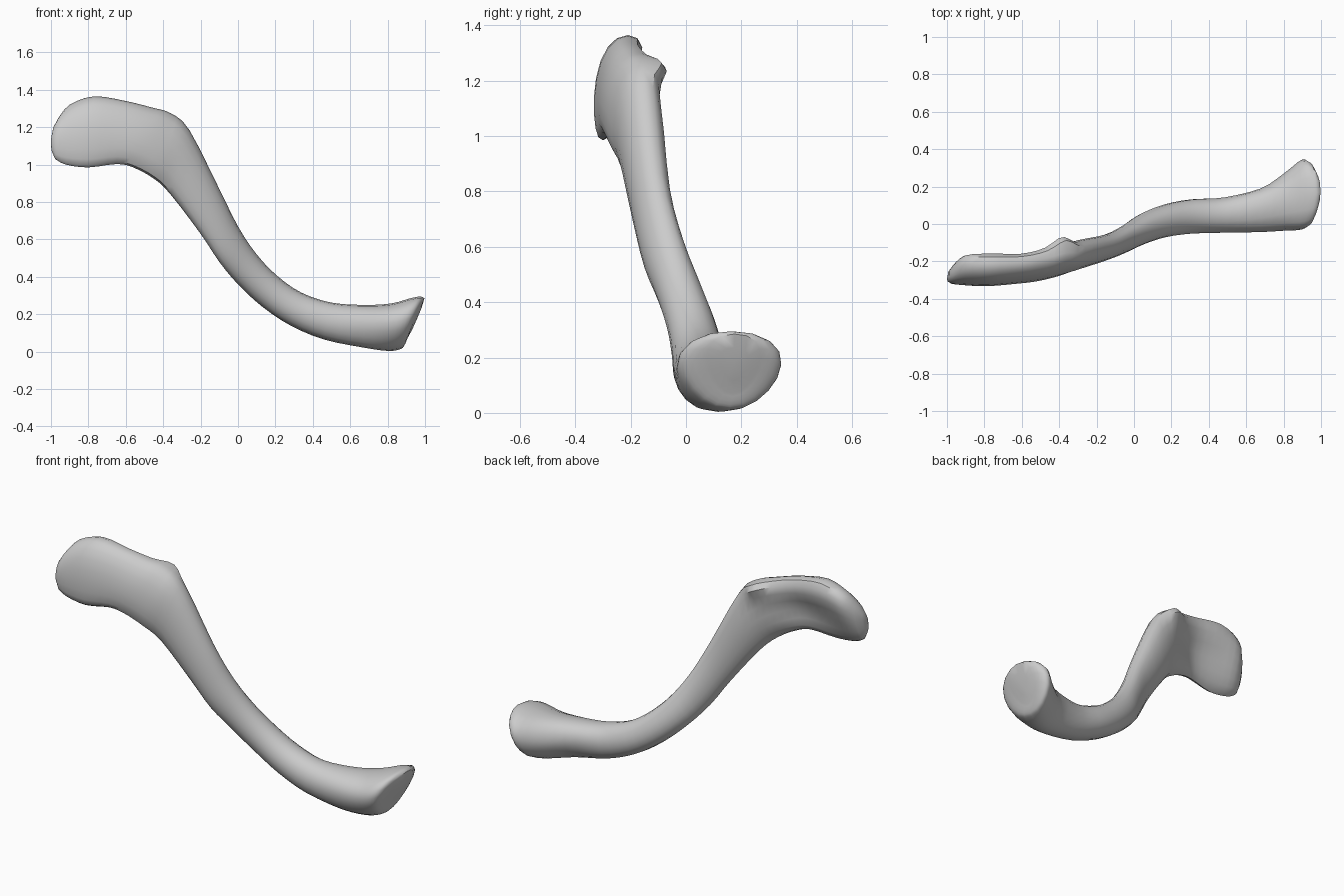
import bpy, bmesh, math
from mathutils import Vector

if "Cube" in bpy.data.objects:
    bpy.data.objects.remove(bpy.data.objects["Cube"])

SIDES = 18
STEPS = 3

# Cross-sections along the bone:
# upper edge x, z | lower edge x, z | centre y upper, lower | half depth upper, lower
SECTIONS = [
    (-.960, 1.250, -.978, 1.030, -.250, -.295, .060, .035),
    (-.900, 1.320, -.920, 1.000, -.215, -.298, .090, .045),
    (-.770, 1.365, -.800, .985, -.210, -.300, .100, .050),
    (-.600, 1.340, -.650, 1.003, -.205, -.280, .088, .060),
    (-.460, 1.305, -.560, .985, -.180, -.260, .095, .070),
    (-.360, 1.275, -.450, .925, -.155, -.230, .095, .075),
    (-.260, 1.185, -.360, .840, -.150, -.185, .085, .075),
    (-.100, .870, -.200, .630, -.115, -.135, .070, .070),
    (.000, .670, -.100, .480, -.070, -.090, .075, .075),
    (.100, .520, .000, .360, -.025, -.025, .080, .085),
    (.210, .405, .130, .240, .015, .020, .085, .090),
    (.340, .315, .280, .140, .040, .040, .090, .095),
    (.500, .262, .460, .065, .050, .045, .098, .092),
    (.680, .250, .670, .022, .085, .060, .140, .090),
    (.820, .258, .800, .004, .130, .115, .190, .120),
    (.920, .285, .865, .012, .160, .155, .225, .140),
    (.975, .295, .888, .030, .165, .160, .195, .115),
    (.997, .285, .905, .070, .175, .170, .120, .060),
]


def spline(a, b, c, d, t):
    """Smooth blend from b to c."""
    return [0.5 * (2 * q + (r - p) * t + (2 * p - 5 * q + 4 * r - s) * t * t
                   + (3 * q - p - 3 * r + s) * t ** 3)
            for p, q, r, s in zip(a, b, c, d)]


def refine(rows):
    out = []
    for i in range(len(rows) - 1):
        a, d = rows[max(i - 1, 0)], rows[min(i + 2, len(rows) - 1)]
        out += [spline(a, rows[i], rows[i + 1], d, k / STEPS) for k in range(STEPS)]
    return out + [rows[-1]]


def bump(x, z, cx, cz, rx, rz):
    return math.exp(-((x - cx) / rx) ** 2 - ((z - cz) / rz) ** 2)


def ring_points(row):
    tx, tz, bx, bz, yt, yb, ht, hb = row
    for k in range(SIDES):
        ang = 2 * math.pi * k / SIDES
        v, s = math.cos(ang), math.sin(ang)
        s = math.copysign(abs(s) ** 0.9, s)
        f = (v + 1) / 2
        x, z = bx + (tx - bx) * f, bz + (tz - bz) * f
        y = yb + (yt - yb) * f + (hb + (ht - hb) * f) * s
        if s > 0:
            y -= 0.045 * s * bump(x, z, -.62, 1.14, .22, .10)   # hollow behind the flat end
            y += 0.040 * bump(x, z, -.38, 1.25, .07, .05)       # small knob
            y -= 0.020 * s * bump(x, z, .76, .21, .10, .05)     # dip behind the wide end
        yield Vector((x, y, z))


# Bone body, lofted through the cross-sections with rounded end caps
bm = bmesh.new()
rings = [[bm.verts.new(p) for p in ring_points(r)] for r in refine(SECTIONS)]
for a, b in zip(rings, rings[1:]):
    for k in range(SIDES):
        n = (k + 1) % SIDES
        bm.faces.new((a[k], a[n], b[n], b[k]))


def cap(ring, tip, mid):
    """Close an end with one inner ring and a centre point."""
    tip = Vector(tip)
    inner = [bm.verts.new(v.co.lerp(tip, 0.45) + Vector(mid)) for v in ring]
    centre = bm.verts.new(tip)
    for k in range(SIDES):
        n = (k + 1) % SIDES
        bm.faces.new((ring[k], ring[n], inner[n], inner[k]))
        bm.faces.new((inner[k], inner[n], centre))


cap(rings[0], (-1.0, -.295, 1.135), (-.010, 0, 0))
cap(rings[-1], (.957, .172, .175), (.003, 0, 0))
bmesh.ops.recalc_face_normals(bm, faces=bm.faces)

mesh = bpy.data.meshes.new("bone")
bm.to_mesh(mesh)
bm.free()
bone = bpy.data.objects.new("bone", mesh)
bpy.context.collection.objects.link(bone)

# Single pale grey colour
grey = bpy.data.materials.new("pale_grey")
grey.diffuse_color = (.6, .6, .6, 1)
grey.use_nodes = True
grey.node_tree.nodes["Principled BSDF"].inputs["Base Color"].default_value = grey.diffuse_color
mesh.materials.append(grey)

bpy.context.view_layer.objects.active = bone
bone.select_set(True)
bpy.ops.object.shade_smooth_by_angle(angle=math.radians(40))
